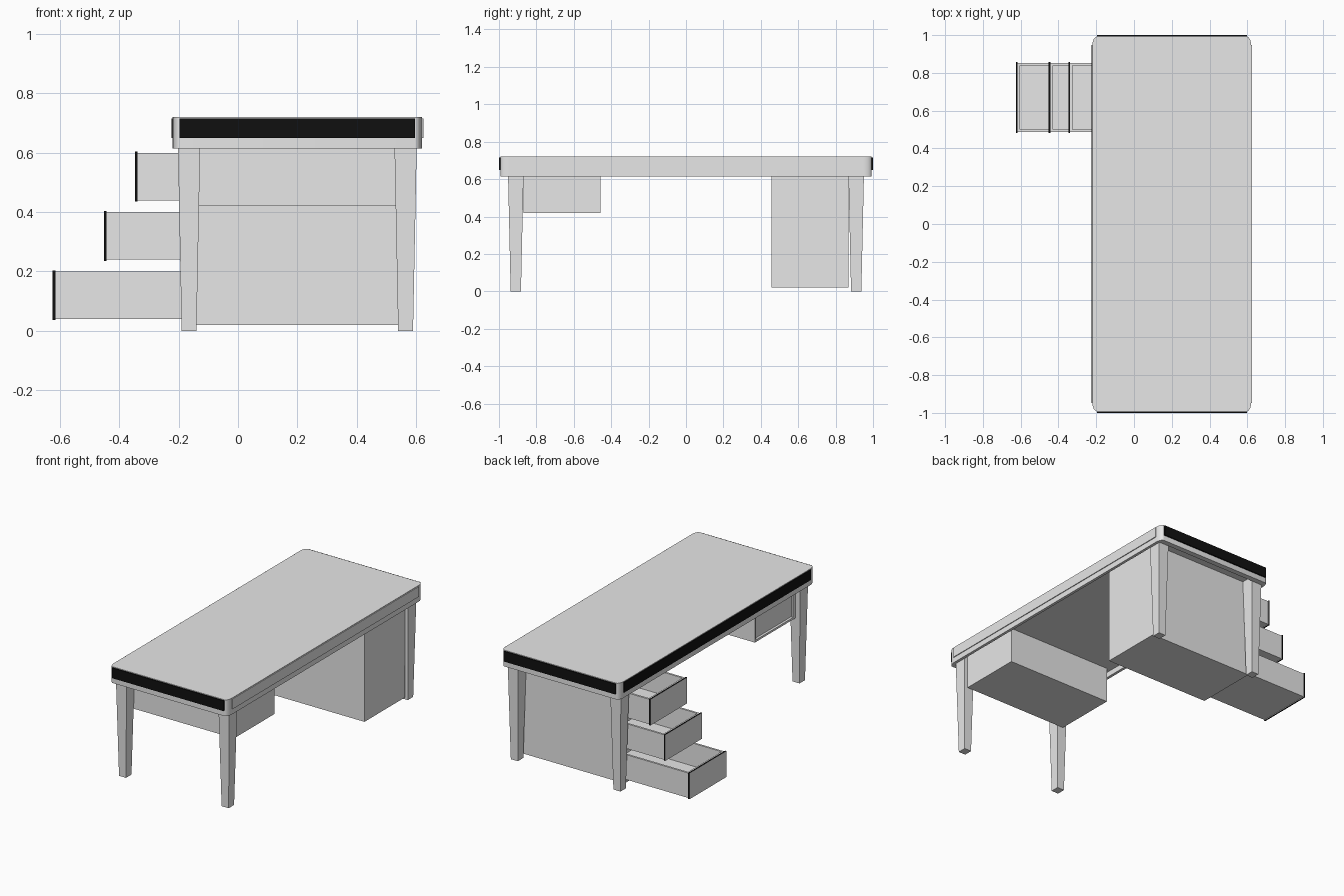
import bpy, bmesh, math
from mathutils import Vector

cube = bpy.data.objects.get("Cube")
if cube:
    bpy.data.objects.remove(cube, do_unlink=True)


def material(name, value):
    mat = bpy.data.materials.new(name)
    mat.use_nodes = True
    colour = (value, value, value, 1)
    mat.diffuse_color = colour
    mat.node_tree.nodes["Principled BSDF"].inputs["Base Color"].default_value = colour
    return mat


GREY = material("light_grey", 0.8)
BLACK = material("black", 0.005)


def finish(name, bm, mats=(GREY,)):
    bmesh.ops.recalc_face_normals(bm, faces=bm.faces)
    mesh = bpy.data.meshes.new(name)
    bm.to_mesh(mesh)
    bm.free()
    for mat in mats:
        mesh.materials.append(mat)
    obj = bpy.data.objects.new(name, mesh)
    bpy.context.collection.objects.link(obj)
    return obj


def add_box(bm, lo, hi):
    lo, hi = Vector(lo), Vector(hi)
    verts = bmesh.ops.create_cube(bm, size=1)["verts"]
    for v in verts:
        v.co = (lo + hi) / 2 + v.co * (hi - lo)
    return verts


def boxes(name, spans, mats=(GREY,)):
    bm = bmesh.new()
    for lo, hi in spans:
        add_box(bm, lo, hi)
    return finish(name, bm, mats)


# Tabletop: rounded slab, hollow underneath
CX, HX, HY = 0.2, 0.42, 0.992
TOP, BOTTOM, CEILING = 0.72, 0.615, 0.65


def outline(bm, hx, hy, rx, ry, z, steps=8):
    ring = []
    for k, (sx, sy) in enumerate([(1, 1), (-1, 1), (-1, -1), (1, -1)]):
        for i in range(steps + 1):
            a = (k + i / steps) * math.pi / 2
            ring.append(bm.verts.new((CX + sx * (hx - rx) + rx * math.cos(a),
                                      sy * (hy - ry) + ry * math.sin(a), z)))
    return ring


bm = bmesh.new()
outer, inner = (HX, HY, 0.024, 0.045), (HX - 0.018, HY - 0.035, 0.01, 0.015)
rings = [outline(bm, *outer, TOP), outline(bm, *outer, BOTTOM),
         outline(bm, *inner, BOTTOM), outline(bm, *inner, CEILING)]
for a, b in zip(rings, rings[1:]):
    for i in range(len(a)):
        j = (i + 1) % len(a)
        bm.faces.new((a[i], a[j], b[j], b[i]))
bm.faces.new(rings[0])
bm.faces.new(rings[-1])
tabletop = finish("tabletop", bm)
bpy.ops.object.select_all(action='DESELECT')
tabletop.select_set(True)
bpy.context.view_layer.objects.active = tabletop
bpy.ops.object.shade_smooth_by_angle(angle=math.radians(35))

# Edge bands between the rounded corners
Z0, Z1, XB, YB = 0.65, 0.716, 0.425, 1.0
for side, name in ((-1, "front"), (1, "back")):
    ys = sorted((side * (HY - 0.002), side * YB))
    boxes(name + "_edge_band", [((CX - 0.397, ys[0], Z0), (CX + 0.397, ys[1], Z1))], (BLACK,))
for side, name, mat in ((-1, "right", BLACK), (1, "left", GREY)):
    xs = sorted((CX + side * (HX - 0.002), CX + side * XB))
    boxes(name + "_edge_band", [((xs[0], -0.947, Z0), (xs[1], 0.947, Z1))], (mat,))

# Tapered legs
for sx, side in ((-1, "right"), (1, "left")):
    for sy, end in ((-1, "front"), (1, "back")):
        bm = bmesh.new()
        add_box(bm, (-0.5, -0.5, 0), (0.5, 0.5, CEILING))
        for v in bm.verts:
            wx, wy = (0.076, 0.084) if v.co.z > 0.1 else (0.05, 0.055)
            v.co.x = CX + sx * 0.365 + v.co.x * wx
            v.co.y = sy * 0.91 + v.co.y * wy
        finish(f"{end}_{side}_leg", bm)

# Hollow drawer cases, open on the right side
X0, X1 = -0.17, 0.58


def drawer_case(name, y0, y1, z0, shelves=()):
    spans = [((X0, y0, z0), (X1, y0 + 0.022, CEILING)),
             ((X0, y1 - 0.01, z0), (X1, y1, CEILING)),
             ((X1 - 0.02, y0, z0), (X1, y1, CEILING)),
             ((X0, y0, z0), (X1, y1, z0 + 0.013)),
             ((X0, y0, 0.607), (X1, y1, CEILING))]
    spans += [((X0, y0, z - 0.014), (X1, y1, z + 0.014)) for z in shelves]
    boxes(name, spans)


drawer_case("pedestal", 0.457, 0.868, 0.02, (0.22, 0.42))
drawer_case("small_drawer_case", -0.868, -0.457, 0.42)


# Drawers: open tray with a thin front whose rim is black
def drawer(name, x, y0, z0, length=0.7, rim=BLACK):
    y1, z1, t = y0 + 0.366, z0 + 0.16, 0.013
    xf = x + 0.009
    xe = x + length
    boxes(name + "_tray", [
        ((xf, y0, z0), (xe, y1, z0 + t)),
        ((xf, y0, z0 + t), (xe, y0 + t, z1)),
        ((xf, y1 - t, z0 + t), (xe, y1, z1)),
        ((xf, y0 + t, z0 + t), (xf + t, y1 - t, z1)),
        ((xe - t, y0 + t, z0 + t), (xe, y1 - t, z1))])
    bm = bmesh.new()
    add_box(bm, (x, y0 - 0.004, z0 - 0.004), (xf, y1 + 0.004, z1 + 0.004))
    bm.normal_update()
    for f in bm.faces:
        f.material_index = 0 if abs(f.normal.x) > 0.5 else 1
    finish(name + "_front", bm, (GREY, rim))


drawer("bottom_drawer", -0.625, 0.487, 0.04)
drawer("middle_drawer", -0.452, 0.487, 0.24)
drawer("top_drawer", -0.347, 0.487, 0.44)
drawer("closed_drawer", X0 + 0.012, -0.84, 0.44)
